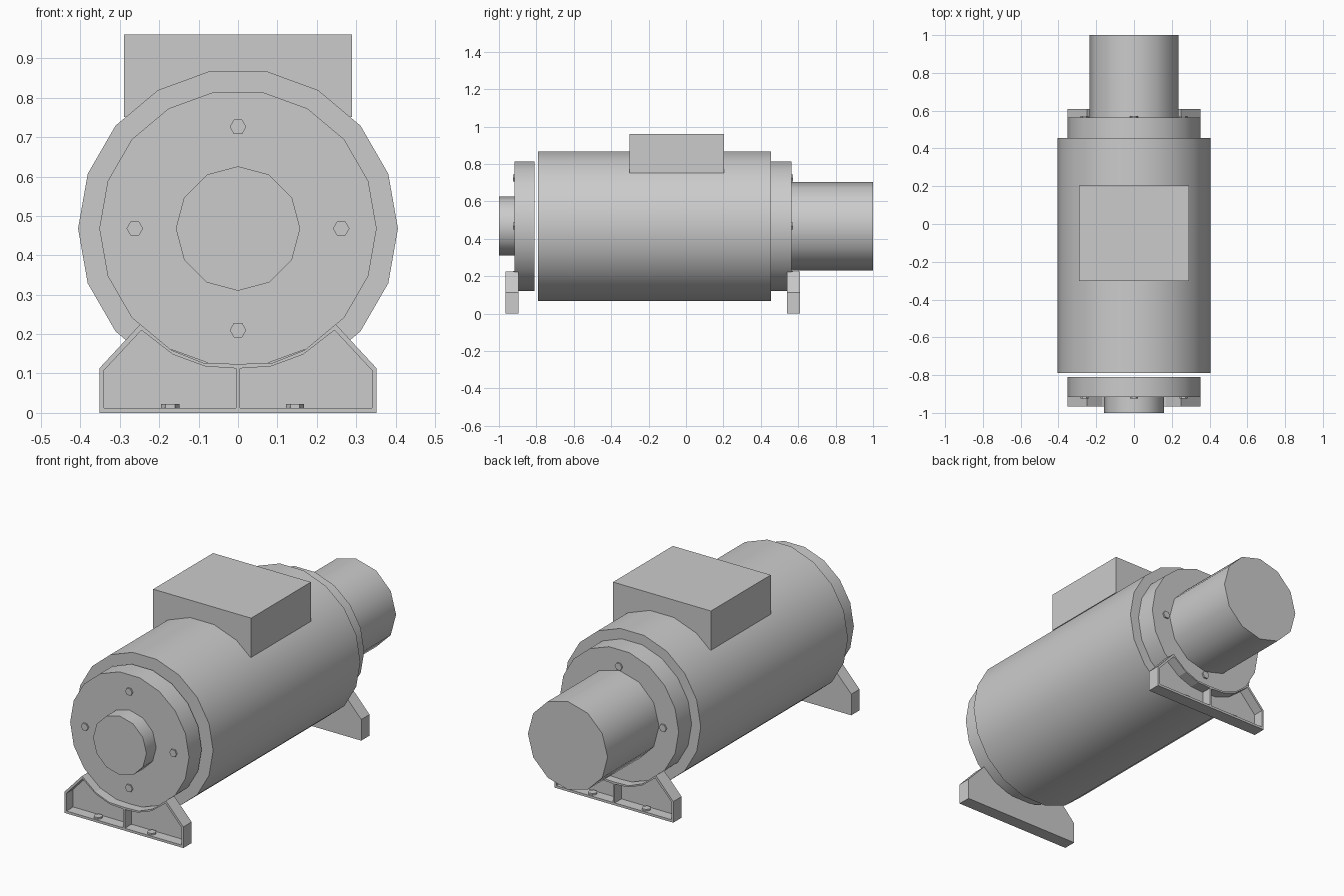
import bpy
from math import cos, sin, pi, radians

if "Cube" in bpy.data.objects:
    bpy.data.objects.remove(bpy.data.objects["Cube"])

AXIS_Z = 0.468


def make(name, verts, faces, smooth=False):
    me = bpy.data.meshes.new(name)
    me.from_pydata(verts, [], faces)
    me.update()
    ob = bpy.data.objects.new(name, me)
    bpy.context.collection.objects.link(ob)
    bpy.ops.object.select_all(action='DESELECT')
    ob.select_set(True)
    bpy.context.view_layer.objects.active = ob
    bpy.ops.object.mode_set(mode='EDIT')
    bpy.ops.mesh.select_all(action='SELECT')
    bpy.ops.mesh.normals_make_consistent(inside=False)
    bpy.ops.object.mode_set(mode='OBJECT')
    if smooth:
        bpy.ops.object.shade_smooth_by_angle(angle=radians(35))
    return ob


def ring_faces(a, b, n):
    return [(a + i, a + (i + 1) % n, b + (i + 1) % n, b + i) for i in range(n)]


def cylinder_y(name, r, y0, y1, sides, x=0, z=AXIS_Z, smooth=True):
    """Closed cylinder along y with a corner pointing to +x."""
    verts = [(x + r * cos(2 * pi * k / sides), y, z + r * sin(2 * pi * k / sides))
             for y in (y0, y1) for k in range(sides)]
    faces = ring_faces(0, sides, sides)
    faces += [tuple(range(sides)), tuple(range(sides, 2 * sides))]
    return make(name, verts, faces, smooth)


# Motor housing, end caps and shafts
cylinder_y("motor_housing", 0.406, -0.79, 0.455, 18)
cylinder_y("front_end_cap", 0.352, -0.917, -0.81, 18)
cylinder_y("rear_end_cap", 0.352, 0.455, 0.565, 18)
cylinder_y("front_shaft", 0.158, -1.0, -0.917, 12)
cylinder_y("rear_shaft", 0.236, 0.565, 1.0, 12)

# Terminal box on top
bpy.ops.mesh.primitive_cube_add(size=1, location=(0, -0.05, 0.856))
box = bpy.context.object
box.name = "terminal_box"
box.scale = (0.58, 0.506, 0.21)

# Foot half outlines (x, z): outer edge and recessed pocket
OUTER = [(0, 0), (0.352, 0), (0.352, 0.113), (0.248, 0.225),
         (0.17, 0.16), (0.088, 0.127), (0, 0.124)]
INNER = [(0.005, 0.013), (0.34, 0.013), (0.34, 0.108), (0.245, 0.21),
         (0.165, 0.148), (0.083, 0.118), (0.005, 0.113)]

for end, face_y, foot_y, back_y, out in (("front", -0.917, -0.965, -0.895, -1),
                                         ("rear", 0.565, 0.61, 0.54, 1)):
    # Cap bolts
    for i in range(4):
        a = i * pi / 2
        cylinder_y(f"{end}_cap_bolt_{i + 1}", 0.021, face_y, face_y + out * 0.008, 6,
                   0.262 * cos(a), AXIS_Z + 0.258 * sin(a), smooth=False)

    # Foot with pockets open to the outside, mirrored about x = 0
    n = len(OUTER)
    floor_y = back_y + out * 0.013
    verts = [(x, y, z) for loop, y in ((OUTER, back_y), (OUTER, foot_y),
                                       (INNER, foot_y), (INNER, floor_y))
             for x, z in loop]
    faces = ring_faces(0, n, n)[:-1] + ring_faces(n, 2 * n, n) + ring_faces(2 * n, 3 * n, n)
    faces += [tuple(range(n)), tuple(range(3 * n, 4 * n))]
    foot = make(f"{end}_foot", verts, faces)
    foot.modifiers.new("mirror", 'MIRROR')

    # Anchor bolts on the pocket floor
    for i, x in enumerate((-0.172, 0.145)):
        bpy.ops.mesh.primitive_cylinder_add(vertices=6, radius=0.023, depth=0.009,
                                            location=(x, (foot_y + floor_y) / 2, 0.0175),
                                            rotation=(0, 0, pi / 6))
        bpy.context.object.name = f"{end}_anchor_bolt_{i + 1}"
